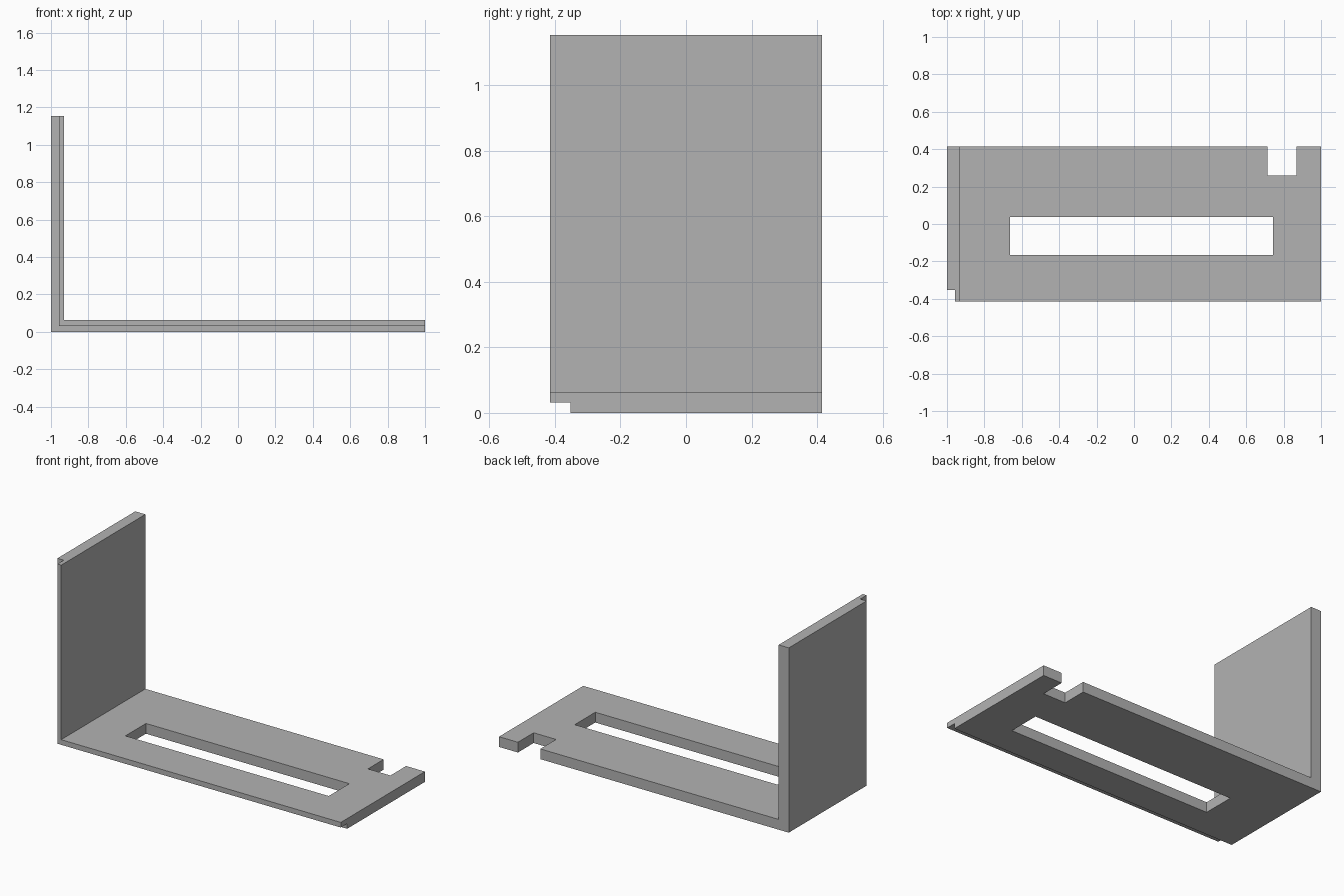
import bpy
from mathutils import Vector

if "Cube" in bpy.data.objects:
    bpy.data.objects.remove(bpy.data.objects["Cube"], do_unlink=True)

# Overall dimensions
X, Y, TOP = 1.0, 0.415, 1.153
BASE_T = 0.064           # base thickness
WALL_T = 0.07            # wall thickness
LIP_Y = -0.352           # inner edge of the front rebate
FAR = 0.2                # cutter overshoot

grey = bpy.data.materials.new("plain grey")
grey.use_nodes = True
colour = (0.45, 0.45, 0.45, 1)
grey.diffuse_color = colour
grey.node_tree.nodes["Principled BSDF"].inputs["Base Color"].default_value = colour


def box(name, low, high):
    """Axis-aligned box between two corners."""
    low, high = Vector(low), Vector(high)
    bpy.ops.mesh.primitive_cube_add(size=1, location=(low + high) / 2)
    obj = bpy.context.object
    obj.name = name
    obj.scale = high - low
    bpy.ops.object.transform_apply(location=False, rotation=False, scale=True)
    obj.data.materials.append(grey)
    return obj


def cut(obj, low, high):
    """Subtract a box from an object."""
    cutter = box("cutter", low, high)
    cutter.hide_render = True
    mod = obj.modifiers.new("cut", "BOOLEAN")
    mod.operation = "DIFFERENCE"
    mod.solver = "EXACT"
    mod.object = cutter
    bpy.context.view_layer.objects.active = obj
    bpy.ops.object.modifier_apply(modifier=mod.name)
    bpy.data.objects.remove(cutter, do_unlink=True)


# Main panels
base = box("base_plate", (-X, -Y, 0), (X, Y, BASE_T))
wall = box("upright_wall", (-X, -Y, BASE_T), (-X + WALL_T, Y, TOP))

# Long slot and rear notch in the base
cut(base, (-0.662, -0.165, -FAR), (0.742, 0.038, FAR))
cut(base, (0.715, 0.26, -FAR), (0.87, Y + FAR, FAR))

# Rebate around the outer front edge: under the base and up the wall
cut(base, (-X - FAR, -Y - FAR, -FAR), (X + FAR, LIP_Y, 0.032))
for panel in (base, wall):
    cut(panel, (-X - FAR, -Y - FAR, -FAR), (-0.956, LIP_Y, TOP + FAR))
